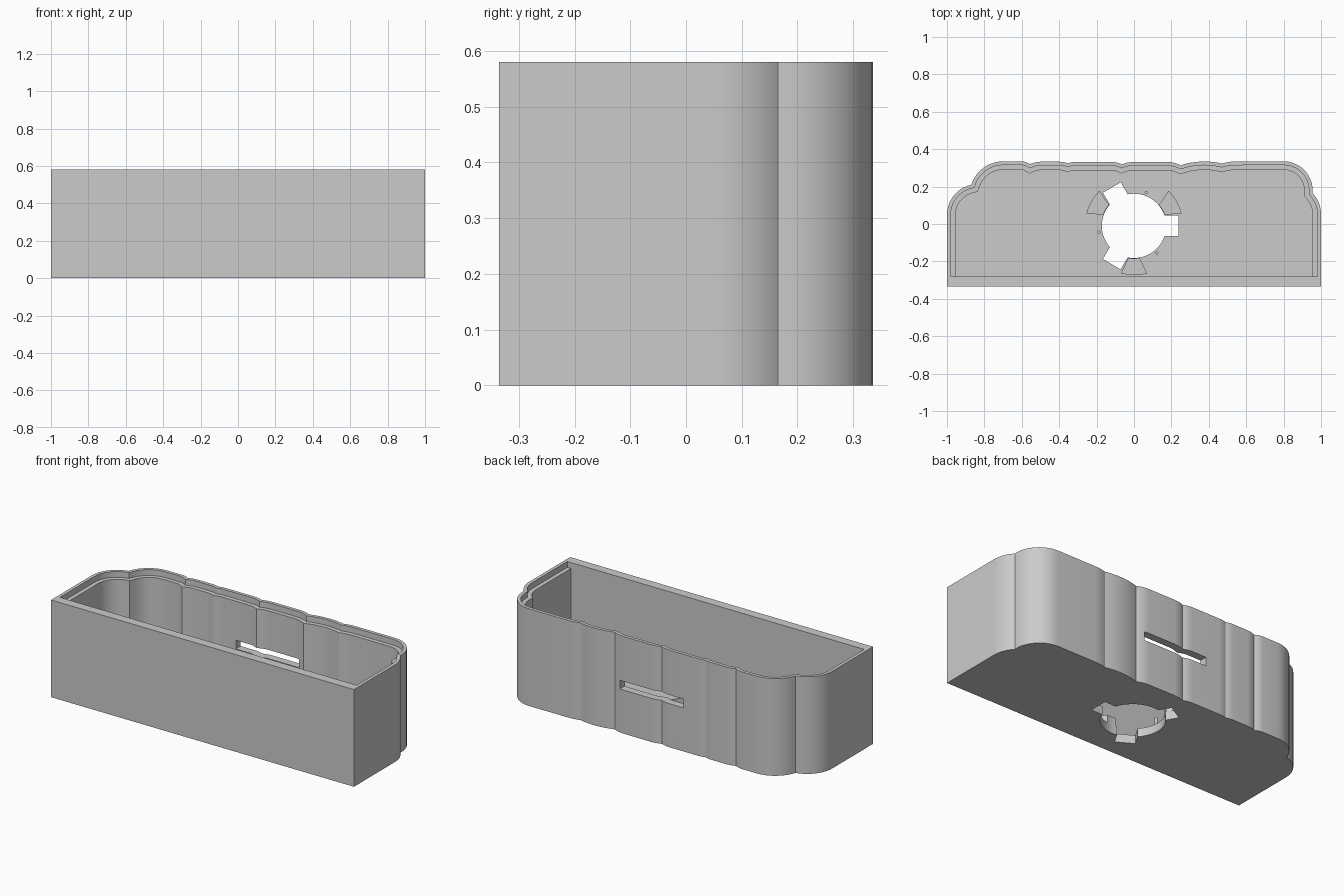
import bpy, bmesh, math
from mathutils import Vector

cube = bpy.data.objects.get("Cube")
if cube:
    bpy.data.objects.remove(cube, do_unlink=True)

HEIGHT, FLOOR, FRONT, INNER_FRONT = 0.58, 0.05, -0.335, -0.28
CENTRE = Vector((0, -0.01))

grey = bpy.data.materials.new("plain_grey")
grey.use_nodes = True
COLOUR = (0.6, 0.6, 0.6, 1)
grey.diffuse_color = COLOUR
grey.node_tree.nodes["Principled BSDF"].inputs["Base Color"].default_value = COLOUR


def prism(name, pts, z0, z1):
    """Extrude a plan outline between two heights."""
    bm = bmesh.new()
    base = bm.faces.new([bm.verts.new((p[0], p[1], z0)) for p in pts])
    top = bmesh.ops.extrude_face_region(bm, geom=[base])["geom"]
    verts = [g for g in top if isinstance(g, bmesh.types.BMVert)]
    bmesh.ops.translate(bm, verts=verts, vec=(0, 0, z1 - z0))
    bmesh.ops.recalc_face_normals(bm, faces=bm.faces)
    mesh = bpy.data.meshes.new(name)
    bm.to_mesh(mesh)
    bm.free()
    mesh.materials.append(grey)
    ob = bpy.data.objects.new(name, mesh)
    bpy.context.collection.objects.link(ob)
    return ob


def cut(target, cutter):
    """Subtract the cutter and discard it."""
    cutter.hide_render = True
    mod = target.modifiers.new("cut", "BOOLEAN")
    mod.operation, mod.solver, mod.object = "DIFFERENCE", "EXACT", cutter
    bpy.context.view_layer.objects.active = target
    bpy.ops.object.modifier_apply(modifier=mod.name)
    bpy.data.objects.remove(cutter, do_unlink=True)


def arc(p, q, bulge, steps=10):
    """Points after p up to q, bowed to the left; bulge = tan(sweep / 4)."""
    p, q = Vector(p), Vector(q)
    if not bulge:
        return [q]
    half = 2 * math.atan(bulge)
    chord = q - p
    left = Vector((-chord.y, chord.x)).normalized()
    radius = chord.length / (2 * math.sin(half))
    mid = (p + q) / 2 - left * radius * math.cos(half)
    along = chord.normalized()
    return [mid + radius * (along * math.sin(t) + left * math.cos(t))
            for t in (half * (2 * i / steps - 1) for i in range(1, steps + 1))]


def polar(r, deg):
    a = math.radians(deg)
    return CENTRE + Vector((math.cos(a), math.sin(a))) * r


def circle(centre, r, n):
    return [centre + Vector((math.cos(math.tau * i / n), math.sin(math.tau * i / n))) * r
            for i in range(n)]


# Scalloped wall path: end point and bulge of each span
spans = [(-1, 0.05, 0), (-0.87, 0.21, 0.35), (-0.70, 0.335, 0.325),
         (-0.60, 0.335, 0), (-0.555, 0.32, 0.12), (-0.50, 0.333, 0.1),
         (-0.40, 0.333, 0), (-0.355, 0.325, 0.08), (-0.30, 0.332, 0.08),
         (-0.12, 0.332, 0), (-0.065, 0.319, 0.1), (0, 0.332, 0.1),
         (0.18, 0.332, 0), (0.25, 0.314, 0.1), (0.47, 0.323, 0.14),
         (0.55, 0.334, 0.08), (0.80, 0.335, 0), (0.955, 0.165, 0.44),
         (1, 0.05, 0.19), (1, FRONT, 0)]
wall = [Vector((-1, FRONT))]
for x, y, b in spans:
    wall += arc(wall[-1], (x, y), b)


def inset(path, d):
    """Mitred inward offset, closed along the thick front wall."""
    out = []
    for i, p in enumerate(path):
        before = (p - path[i - 1]).normalized() if i else None
        after = (path[i + 1] - p).normalized() if i < len(path) - 1 else before
        before = before or after
        n1 = Vector((before.y, -before.x))
        n2 = Vector((after.y, -after.x))
        out.append(p + (n1 + n2) * d / (1 + n1.dot(n2)))
    out[0].y = out[-1].y = INNER_FRONT
    return out


# Hollow case with a stepped rim
case = prism("case", wall, 0, HEIGHT)
cut(case, prism("cavity_cutter", inset(wall, 0.045), FLOOR, HEIGHT + 0.1))
cut(case, prism("rim_cutter", inset(wall, 0.02), HEIGHT - 0.035, HEIGHT + 0.1))

# Slot through the back wall
cut(case, prism("slot_cutter", [(-0.215, 0.2), (0.205, 0.2), (0.205, 0.5), (-0.215, 0.5)],
                0.26, 0.312))

# Twist-lock opening in the floor
cut(case, prism("hole_cutter", circle(CENTRE, 0.172, 64), -0.1, FLOOR + 0.02))
for turn in (0, 120, 240):
    a = math.radians(turn)
    u, v = Vector((math.cos(a), math.sin(a))), Vector((-math.sin(a), math.cos(a)))
    notch = [CENTRE + u * r + v * w
             for r, w in ((0.1, -0.055), (0.237, -0.055), (0.237, 0.055), (0.1, 0.055))]
    cut(case, prism("notch_cutter", notch, -0.1, FLOOR + 0.02))

# Raised stops and small pegs around the opening
fixtures = []
for i, turn in enumerate((30, 150, 270), 1):
    outer = [polar(0.263, turn - 15.5 + 31 * k / 8) for k in range(9)]
    inner = [polar(0.174, turn + 10 - 20 * k / 6) for k in range(7)]
    fixtures.append(prism(f"lock_stop_{i}", outer + inner, FLOOR - 0.005, FLOOR + 0.05))
    peg = circle(polar(0.19, turn + 40), 0.008, 16)
    fixtures.append(prism(f"lock_peg_{i}", peg, FLOOR - 0.005, FLOOR + 0.05))

# Smooth curved walls, keep crisp edges
bpy.ops.object.select_all(action="DESELECT")
for ob in [case] + fixtures:
    ob.select_set(True)
bpy.context.view_layer.objects.active = case
bpy.ops.object.shade_smooth_by_angle(angle=math.radians(20))
